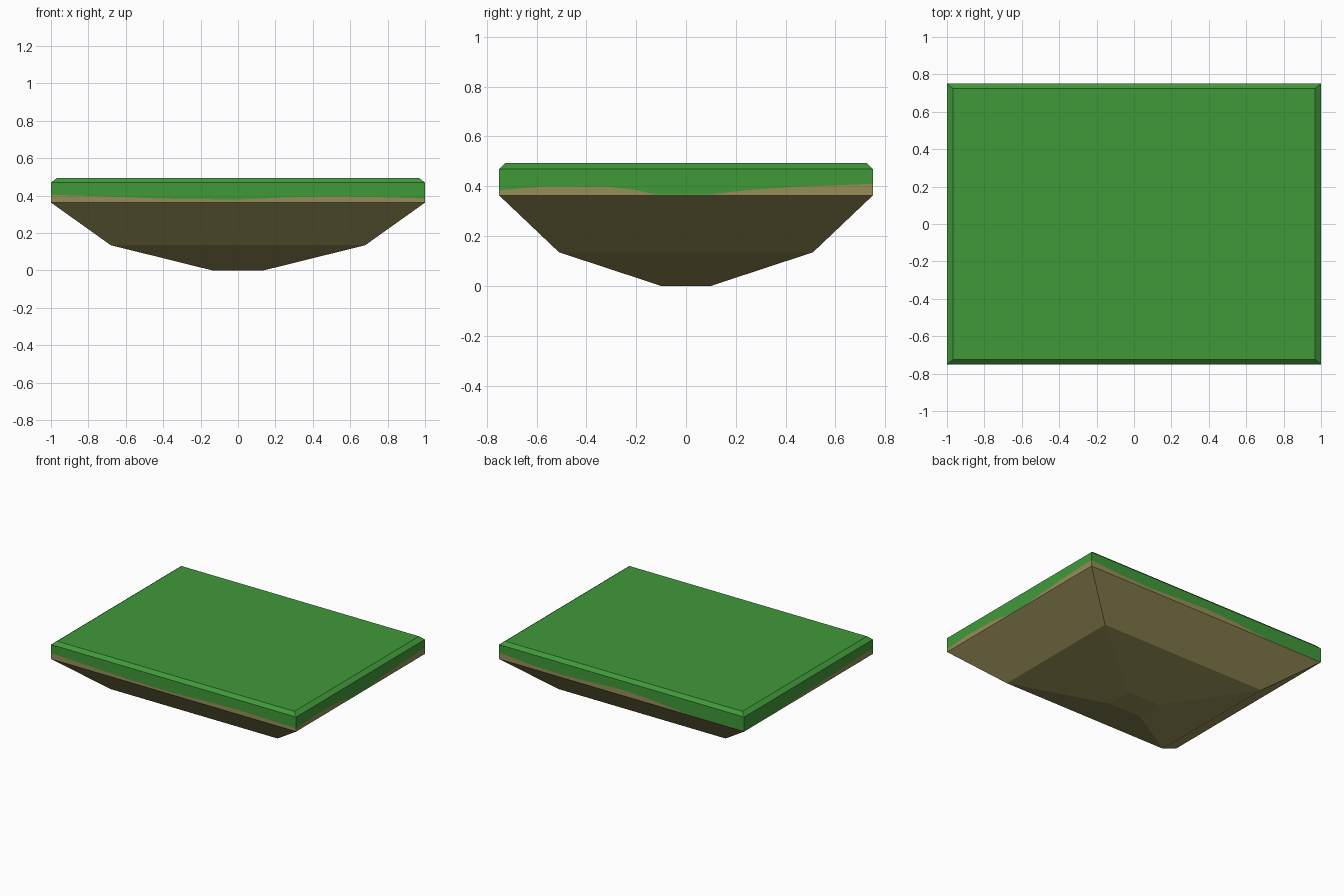
import bpy, bmesh

if "Cube" in bpy.data.objects:
    bpy.data.objects.remove(bpy.data.objects["Cube"])

RIM, SHOULDER, TOP = 0.363, 0.47, 0.494


def material(name, rgb):
    m = bpy.data.materials.new(name)
    m.diffuse_color = (*rgb, 1)
    m.use_nodes = True
    m.node_tree.nodes["Principled BSDF"].inputs["Base Color"].default_value = m.diffuse_color
    return m


def build(name, rings, mat, cap_start=False, cap_end=False):
    """Skin a stack of equally long closed rings of points."""
    bm = bmesh.new()
    loops = [[bm.verts.new(p) for p in ring] for ring in rings]
    for a, b in zip(loops, loops[1:]):
        n = len(a)
        for i in range(n):
            j = (i + 1) % n
            bm.faces.new((a[i], a[j], b[j], b[i]))
    if cap_start:
        bm.faces.new(loops[0][::-1])
    if cap_end:
        bm.faces.new(loops[-1])
    me = bpy.data.meshes.new(name)
    bm.to_mesh(me)
    bm.free()
    me.materials.append(mat)
    ob = bpy.data.objects.new(name, me)
    bpy.context.collection.objects.link(ob)
    return ob


def rect(hx, hy, z):
    return [(-hx, -hy, z), (hx, -hy, z), (hx, hy, z), (-hx, hy, z)]


grass = material("grass green", (0.051, 0.320, 0.042))
soil = material("soil tan", (0.305, 0.270, 0.095))

# Wavy soil line around the rim, counter-clockwise: (position along side, height)
front = [(-1, .405), (-.75, .397), (-.4, .384), (0, .379), (.25, .39), (.5, .396), (.75, .392)]
right = [(-.75, .385), (-.55, .40), (-.3, .396), (-.2, .385), (-.12, .366),
         (.08, .366), (.25, .385), (.45, .398)]
back = [(1, .41), (.75, .392), (.5, .384), (.25, .393), (0, .405), (-.23, .395),
        (-.4, .38), (-.56, .366)]
left = [(.75, .366), (.3, .366), (.1, .38), (-.2, .39), (-.5, .398)]
wave = ([(x, -.75, h) for x, h in front] + [(1, y, h) for y, h in right]
        + [(x, .75, h) for x, h in back] + [(-1, y, h) for y, h in left])

# Stepped soil underside
build("soil_base", [rect(.135, .10, 0), rect(.68, .51, .135), rect(1, .75, RIM)],
      soil, cap_start=True)
# Soil strip showing under the grass
build("soil_strip", [[(x, y, RIM) for x, y, h in wave], wave], soil)
# Grass side band above the wavy line
build("grass_side", [wave, [(x, y, SHOULDER) for x, y, h in wave]], grass)
# Bevelled grass top
build("grass_top", [rect(1, .75, SHOULDER), rect(.968, .725, TOP)], grass, cap_end=True)
